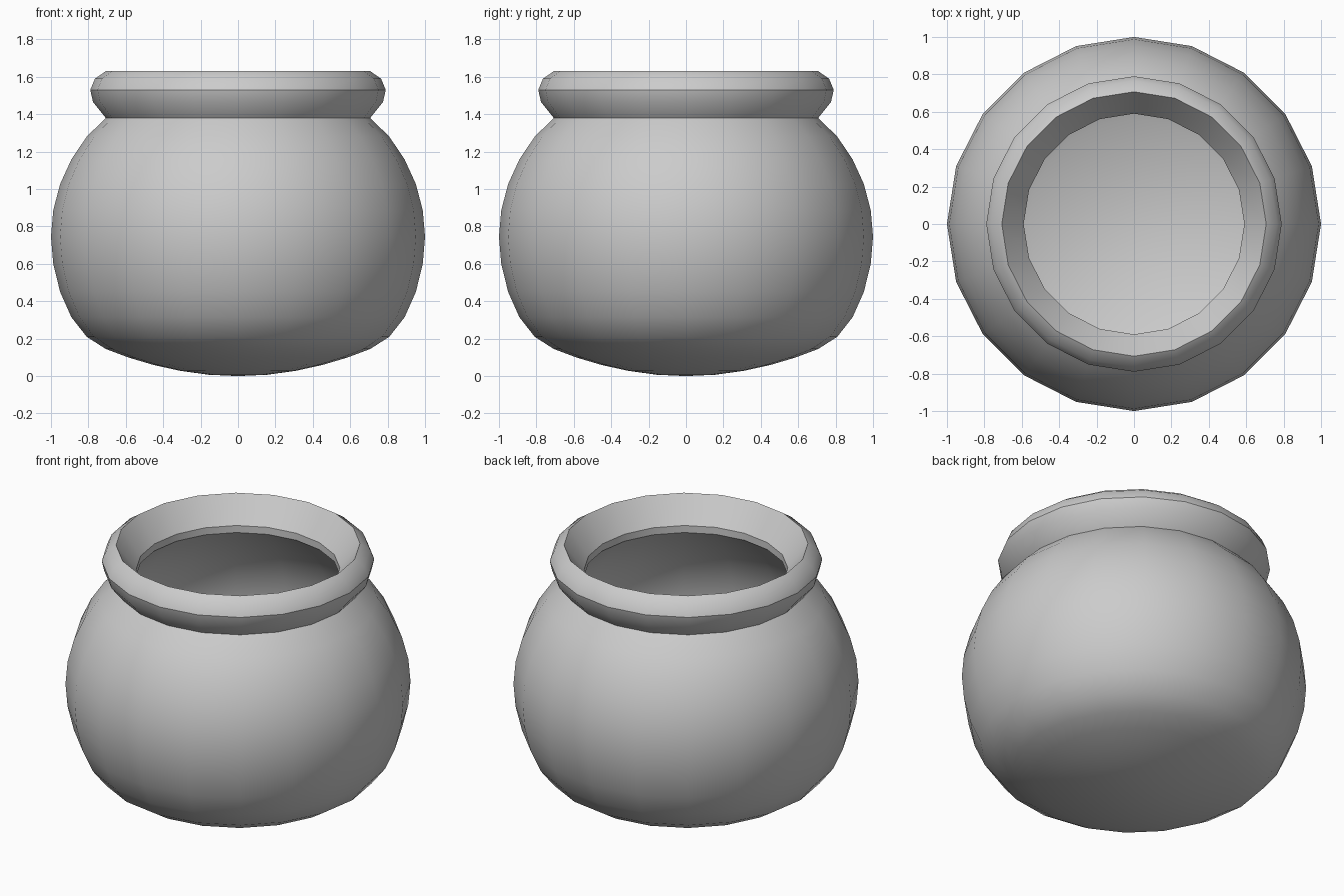
import bpy, bmesh, math
from mathutils import Vector

if "Cube" in bpy.data.objects:
    bpy.data.objects.remove(bpy.data.objects["Cube"])

SIDES = 20
STEP = math.radians(9)
MID_Z = 0.745

# outer belly: 9-degree rings, flattened underside, domed upper half
low_z = [0.0, 0.007, 0.028, 0.06, 0.1, 0.145, 0.21, 0.315, 0.45, 0.60]
outer = [(math.sin(i * STEP), z) for i, z in enumerate(low_z)]
outer += [(math.cos(i * STEP), MID_Z + 0.91 * math.sin(i * STEP)) for i in range(5)]
neck = (0.707, 1.38)

# flared lip, then down the funnel to the mouth
lip = [(0.775, 1.465), (0.79, 1.53), (0.765, 1.59), (0.707, 1.63),
       (0.59, 1.475), (0.59, 1.43)]

# inner wall: the belly offset inward
inner = [(0.68, 1.35)]
inner += [(r * 0.955, MID_Z + (z - MID_Z) * 0.945) for r, z in reversed(outer)]

profile = outer + [neck] + lip + inner

# revolve the profile around z
bm = bmesh.new()
verts = [bm.verts.new((r, 0, z)) for r, z in profile]
edges = [bm.edges.new(pair) for pair in zip(verts, verts[1:])]
bmesh.ops.spin(bm, geom=verts + edges, cent=(0, 0, 0), axis=Vector((0, 0, 1)),
               angle=math.tau, steps=SIDES, use_merge=True)
bmesh.ops.remove_doubles(bm, verts=bm.verts[:], dist=0.0005)
bmesh.ops.recalc_face_normals(bm, faces=bm.faces[:])

mesh = bpy.data.meshes.new("round_pot")
bm.to_mesh(mesh)
bm.free()
pot = bpy.data.objects.new("round_pot", mesh)
bpy.context.collection.objects.link(pot)

# smooth belly, crisp neck and lip edges
bpy.context.view_layer.objects.active = pot
pot.select_set(True)
bpy.ops.object.shade_smooth_by_angle(angle=math.radians(33))
